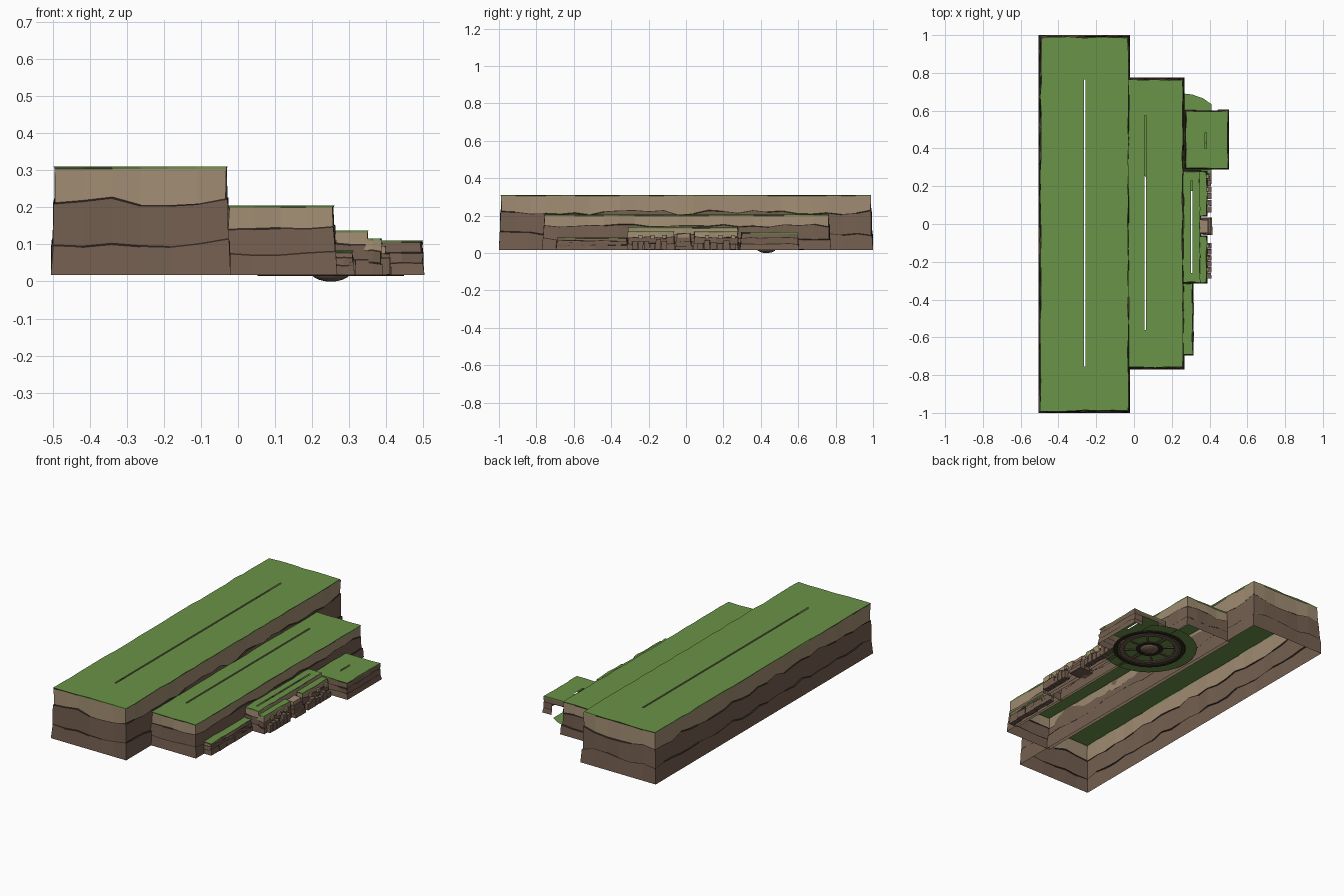
import bpy, bmesh, math, random
from mathutils import Vector, Matrix

random.seed(4)
if "Cube" in bpy.data.objects:
    bpy.data.objects.remove(bpy.data.objects["Cube"])

BASE = 0.017


def material(name, rgb):
    lin = [((c / 255 + 0.055) / 1.055) ** 2.4 for c in rgb] + [1]
    m = bpy.data.materials.new(name)
    m.use_nodes = True
    m.diffuse_color = lin
    m.node_tree.nodes["Principled BSDF"].inputs["Base Color"].default_value = lin
    return m


MATS = [material("grass", (106, 147, 72)), material("tan_rock", (160, 140, 114)),
        material("brown_rock", (116, 95, 80)), material("dark_crevice", (52, 41, 33))]
GRASS, TAN, BROWN, DARK = range(4)


def finish(name, bm):
    bmesh.ops.remove_doubles(bm, verts=bm.verts, dist=0.0003)
    bmesh.ops.recalc_face_normals(bm, faces=bm.faces)
    me = bpy.data.meshes.new(name)
    bm.to_mesh(me)
    bm.free()
    for m in MATS:
        me.materials.append(m)
    ob = bpy.data.objects.new(name, me)
    bpy.context.collection.objects.link(ob)
    return ob


def outline(w, d, step):
    """Rectangle outline as unit coordinates, counter-clockwise."""
    nx, ny = max(2, round(w / step)), max(2, round(d / step))
    pts = [(i / nx, 0) for i in range(nx)] + [(1, i / ny) for i in range(ny)]
    pts += [(1 - i / nx, 1) for i in range(nx)] + [(0, 1 - i / ny) for i in range(ny)]
    return pts


def mesa(name, x0, x1, y0, y1, top, slit=None, step=0.08, splits=(0.29, 0.67),
         lean=0.014, wave=0.045, cap=TAN, cave=None):
    """Hollow cliff block: wavy rock layers, a grass rim and a slit grass top."""
    bm = bmesh.new()
    h = top - BASE
    uv = outline(x1 - x0, y1 - y0, step)
    n = len(uv)
    low = [splits[0] * h + random.uniform(-wave, wave) * h for _ in uv]
    mid = [splits[1] * h + random.uniform(-wave, wave) * h for _ in uv]
    gap = 0.004
    # each row: height list, inset, sideways roughness
    rows = [([0] * n, 0, 0), (low, lean * .3, .003), ([z + gap for z in low], lean * .5, .003),
            (mid, lean * .6, .003), ([z + gap for z in mid], lean * .8, .003),
            ([h - .006] * n, lean, .004), ([h] * n, lean * .8, .004)]
    kinds = [BROWN, DARK, BROWN, DARK, cap, GRASS]
    rings = []
    for zs, inset, rough in rows:
        ring = []
        for (u, v), z in zip(uv, zs):
            i = inset + random.uniform(-rough, rough)
            ring.append(bm.verts.new((x0 + i + u * (x1 - x0 - 2 * i),
                                      y0 + i + v * (y1 - y0 - 2 * i), BASE + z)))
        rings.append(ring)
    for r, kind in enumerate(kinds):
        for i in range(n):
            j = (i + 1) % n
            mx = (rings[0][i].co.x + rings[0][j].co.x) / 2
            back = uv[i][1] == 1 and uv[j][1] == 1
            if cave and back and r < 3 and cave[0] < mx < cave[1]:
                continue
            f = bm.faces.new((rings[r][i], rings[r][j], rings[r + 1][j], rings[r + 1][i]))
            f.material_index = kind
    # grass surface runs from the rim to the narrow slit
    if slit:
        cx, s0, s1 = slit
        inner = [bm.verts.new((min(max(p.co.x, cx - .004), cx + .004),
                               min(max(p.co.y, s0), s1), top)) for p in rings[-1]]
        for i in range(n):
            j = (i + 1) % n
            bm.faces.new((rings[-1][i], rings[-1][j], inner[j], inner[i])).material_index = GRASS
    else:
        bm.faces.new(rings[-1]).material_index = GRASS
    return finish(name, bm)


# Main plateaus, descending
mesa("upper_plateau", -.505, -.02, -1, 1, .31, (-.26, -.755, .765))
mesa("middle_plateau", -.04, .268, -.77, .775, .205, (.06, -.56, .575))
mesa("lower_terrace", .255, .355, -.315, .285, .138, (.305, -.26, .23), .05, (.3, .68), .008)
mesa("side_ledge", .255, .315, -.695, -.31, .083, None, .05, (.35, .7), .008, cap=BROWN)
mesa("cave_outcrop", .268, .503, .288, .605, .111, (.38, .4, .485), .055, (.3, .66), .008,
     cap=BROWN, cave=(.3, .45))
for side, (a, b) in {"front": (-.315, -.06), "back": (.04, .28)}.items():
    mesa(side + "_step_ledge", .335, .39, a, b, .116, None, .04, (.3, .66), .006)


def boxes(name, specs):
    """Rough blocks given as centre, size and material."""
    bm = bmesh.new()
    for c, s, kind in specs:
        new = bmesh.ops.create_cube(bm, size=1)["verts"]
        turn = Matrix.Rotation(random.uniform(-.05, .05), 3, 'Z')
        for v in new:
            v.co = turn @ Vector([v.co[k] * s[k] * random.uniform(.92, 1.04)
                                  for k in range(3)]) + Vector(c)
            v.co.z = max(v.co.z, BASE)
        for f in {f for v in new for f in v.link_faces}:
            f.material_index = kind
    return finish(name, bm)


# Fallen blocks along the foot of the terrace
stones = []
for a, b in ((-.29, -.1), (.06, .27)):
    for k in range(6):
        y = a + (b - a) * (k + .5) / 6
        tall = random.uniform(.03, .065)
        stones.append(((.392, y, BASE + tall / 2), (.036, (b - a) / 6 * .9, tall), BROWN))
        if k % 2:
            stones.append(((.386, y, .086), (.024, .022, .02), TAN))
boxes("foot_stones", stones)

# Entrance steps between the two ledges
steps = [((.345 + .008 * (4 - k), -.012, BASE + .011 * (k + 1)),
          (.075, .095 - .008 * k, .022 * (k + 1)), TAN if k == 3 else BROWN) for k in range(4)]
boxes("entrance_steps", steps)

# Stepped rock at the foot of the side ledge
boxes("ledge_stones", [((.298 + .004 * (k % 2), -.66 + .07 * k, .034), (.03, .066, .034 + .012 * (k % 2)),
                        BROWN) for k in range(5)])

# Round grassy floor beneath the outcrop
CX, CY = .25, .43
bm = bmesh.new()
rim = []
for k in range(28):
    t = 2 * math.pi * k / 28
    rim.append(bm.verts.new((min(CX + .262 * math.cos(t), .41), CY + .262 * math.sin(t), .021)))
bm.faces.new(rim).material_index = GRASS
finish("grass_floor", bm)


def rings_of(name, profile, sides, kind):
    """Lathe a radius/height profile around the floor centre."""
    bm = bmesh.new()
    loops = [[bm.verts.new((CX + r * math.cos(2 * math.pi * k / sides),
                            CY + r * math.sin(2 * math.pi * k / sides), z))
              for k in range(sides)] for r, z in profile]
    for a, b in zip(loops, loops[1:]):
        for k in range(sides):
            j = (k + 1) % sides
            bm.faces.new((a[k], a[j], b[j], b[k])).material_index = kind
    return finish(name, bm)


rings_of("outer_stone_ring", [(.2, .02), (.197, .015), (.178, .015), (.175, .02)], 28, DARK)
rings_of("inner_stone_ring", [(.168, .02), (.165, .016), (.14, .016), (.137, .02)], 28, BROWN)
rings_of("central_bowl", [(.052, .02), (.045, .011), (.03, .004), (.012, 0), (.0001, 0)], 14, BROWN)
rings_of("bowl_collar", [(.075, .02), (.072, .015), (.055, .015), (.052, .02)], 18, DARK)

# Radial stones between the bowl and the rings
bm = bmesh.new()
for k in range(8):
    new = bmesh.ops.create_cube(bm, size=1)["verts"]
    place = (Matrix.Translation((CX, CY, .019)) @ Matrix.Rotation(math.pi * k / 4, 4, 'Z')
             @ Matrix.Translation((.105, 0, 0)) @ Matrix.Diagonal((.06, .012, .006, 1)))
    bmesh.ops.transform(bm, matrix=place, verts=new)
for f in bm.faces:
    f.material_index = BROWN
finish("radial_stones", bm)
